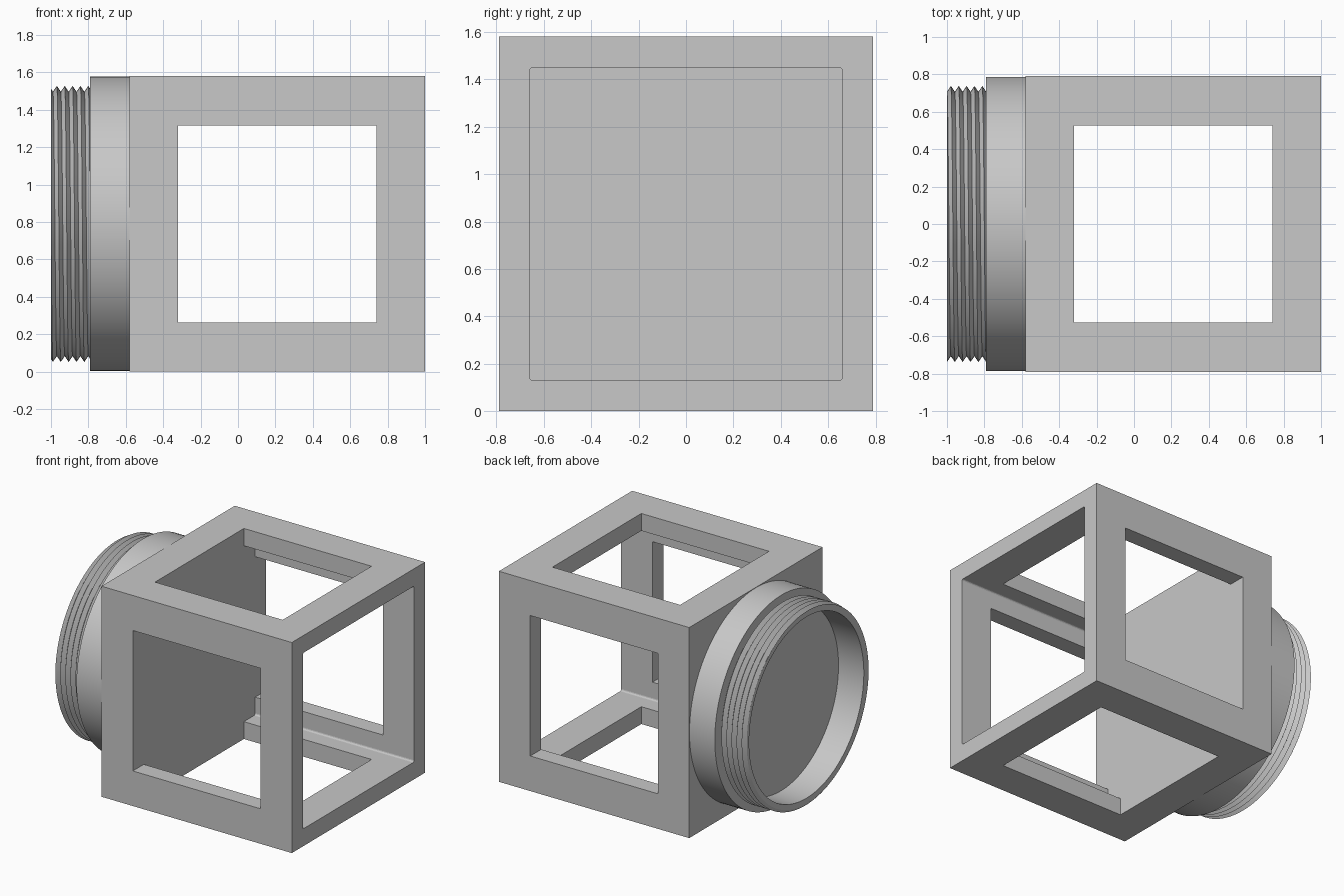
import bpy, bmesh, math
from mathutils import Matrix, Vector

cube = bpy.data.objects.get("Cube")
if cube:
    bpy.data.objects.remove(cube, do_unlink=True)

grey = bpy.data.materials.new("plain grey")
grey.use_nodes = True
COLOUR = (0.58, 0.58, 0.58, 1)
grey.diffuse_color = COLOUR
grey.node_tree.nodes["Principled BSDF"].inputs["Base Color"].default_value = COLOUR

HALF = 0.79              # half of the cube, and height of the ring axis
BACK, FRONT = -0.58, 1.0  # cube extent along x
WALL = -0.32             # inner face of the solid wall
SEGMENTS = 128


def add_object(name, bm):
    bmesh.ops.recalc_face_normals(bm, faces=bm.faces)
    mesh = bpy.data.meshes.new(name)
    bm.to_mesh(mesh)
    bm.free()
    obj = bpy.data.objects.new(name, mesh)
    bpy.context.collection.objects.link(obj)
    mesh.materials.append(grey)
    return obj


def activate(obj):
    bpy.ops.object.select_all(action='DESELECT')
    obj.select_set(True)
    bpy.context.view_layer.objects.active = obj


def box(name, low, high, corner=0):
    low, high = Vector(low), Vector(high)
    bm = bmesh.new()
    bmesh.ops.create_cube(bm, size=1, matrix=Matrix.Translation((low + high) / 2)
                          @ Matrix.Diagonal((*(high - low), 1)))
    if corner:  # round the edges running along x
        edges = [e for e in bm.edges
                 if abs(e.verts[0].co.x - e.verts[1].co.x) > 0.1]
        bmesh.ops.bevel(bm, geom=edges, offset=corner, segments=3,
                        profile=0.5, affect='EDGES')
    return add_object(name, bm)


def cut(target, cutter):
    cutter.hide_render = True
    mod = target.modifiers.new("cut", 'BOOLEAN')
    mod.operation, mod.solver, mod.object = 'DIFFERENCE', 'EXACT', cutter
    activate(target)
    bpy.ops.object.modifier_apply(modifier=mod.name)
    bpy.data.objects.remove(cutter, do_unlink=True)


# Cube frame: hollow inside, open at +x, windows on four sides
frame = box("cube_frame", (BACK, -HALF, 0), (FRONT, HALF, 2 * HALF))
INNER, WINDOW, WINDOW_END = 0.66, 0.527, 0.74
cut(frame, box("cavity_cutter", (WALL, -INNER, HALF - INNER),
               (FRONT + 0.1, INNER, HALF + INNER), corner=0.013))
cut(frame, box("side_window_cutter", (WALL, -1, HALF - WINDOW),
               (WINDOW_END, 1, HALF + WINDOW)))
cut(frame, box("top_window_cutter", (WALL, -WINDOW, -0.2),
               (WINDOW_END, WINDOW, 2)))

# Round collar with a thinner neck and a shallow round recess
NECK_END, NECK_START, ROOT, CREST = -1.0, -0.79, 0.707, 0.738
profile = [(NECK_START, 0), (NECK_START, 0.68), (NECK_END, 0.68),
           (NECK_END, ROOT), (NECK_START, ROOT), (NECK_START, 0.787),
           (BACK + 0.02, 0.787), (BACK + 0.02, 0)]
bm = bmesh.new()
points = [bm.verts.new((x, 0, HALF + r)) for x, r in profile]
edges = [bm.edges.new(pair) for pair in zip(points, points[1:])]
bmesh.ops.spin(bm, geom=points + edges, cent=(0, 0, HALF), axis=(1, 0, 0),
               angle=math.tau, steps=SEGMENTS)
bmesh.ops.remove_doubles(bm, verts=bm.verts, dist=0.0005)
collar = add_object("round_collar", bm)

# Screw thread: a triangular ridge wound around the neck, trimmed at both ends
PITCH, TURNS = 0.042, 6
bm = bmesh.new()
rings = []
for i in range(SEGMENTS * TURNS + 1):
    turn = i / SEGMENTS
    centre = NECK_END - PITCH / 2 + turn * PITCH
    angle = turn * math.tau
    ring = []
    for side, buried in ((-1, True), (-1, False), (0, False), (1, False), (1, True)):
        x = min(max(centre + side * PITCH / 2, NECK_END), NECK_START)
        rise = max(0, 1 - abs(x - centre) / (PITCH / 2))
        r = ROOT - 0.01 if buried else ROOT + (CREST - ROOT) * rise
        ring.append(bm.verts.new((x, r * math.cos(angle), HALF + r * math.sin(angle))))
    rings.append(ring)
for a, b in zip(rings, rings[1:]):
    for k in range(5):
        n = (k + 1) % 5
        bm.faces.new((a[k], a[n], b[n], b[k]))
bmesh.ops.dissolve_degenerate(bm, dist=0.00001, edges=bm.edges)
thread = add_object("screw_thread", bm)

for part in (collar, thread):
    activate(part)
    bpy.ops.object.shade_smooth_by_angle(angle=math.radians(30))
